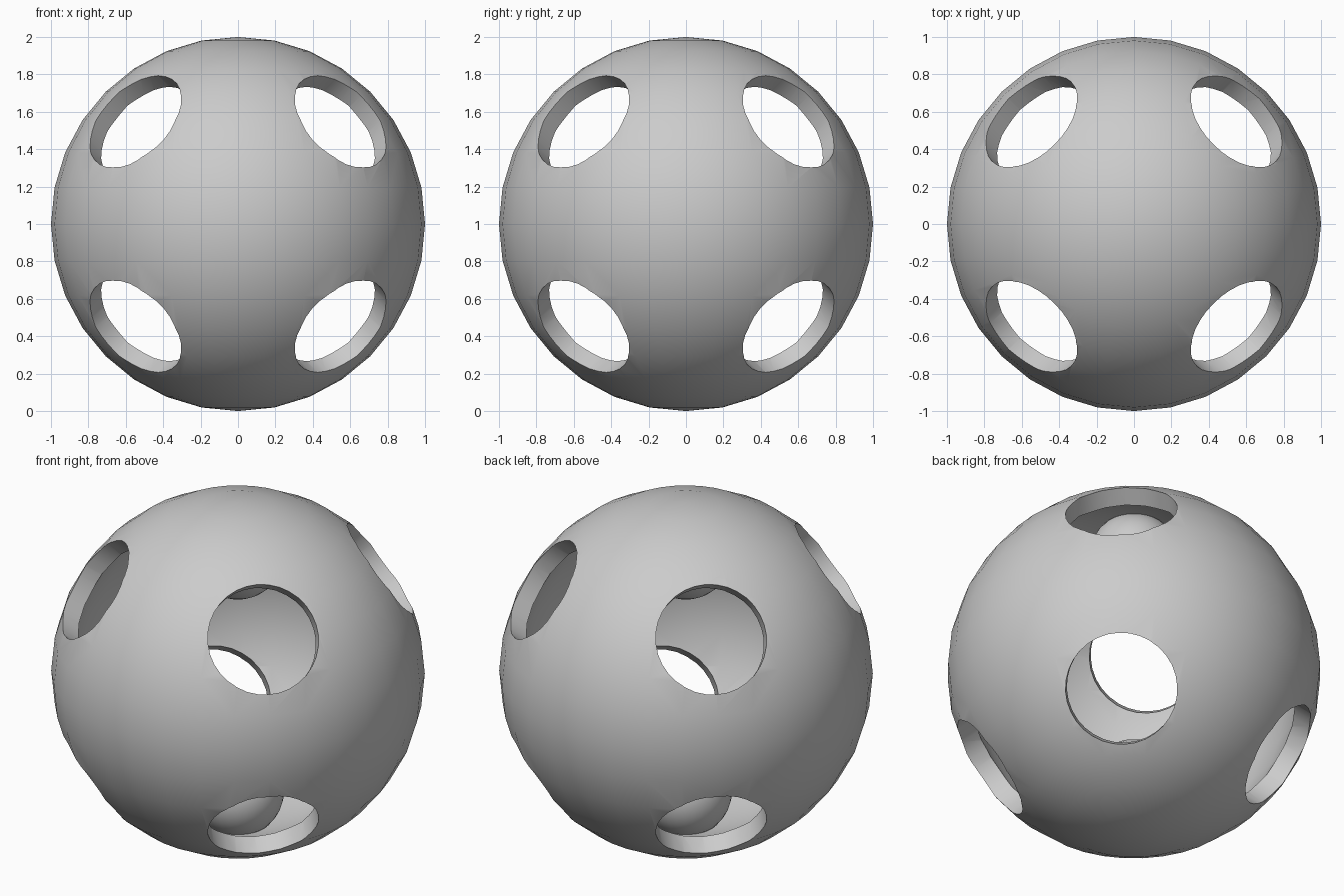
import bpy
from mathutils import Vector

if "Cube" in bpy.data.objects:
    bpy.data.objects.remove(bpy.data.objects["Cube"], do_unlink=True)

CENTRE = Vector((0, 0, 1))

grey = bpy.data.materials.new("plain_grey")
grey.use_nodes = True
colour = (0.6, 0.6, 0.6, 1)
grey.diffuse_color = colour
grey.node_tree.nodes["Principled BSDF"].inputs["Base Color"].default_value = colour


def sphere(name, radius, offset=0.0, segments=32):
    bpy.ops.mesh.primitive_uv_sphere_add(
        segments=segments, ring_count=segments // 2, radius=radius,
        location=CENTRE + Vector((0, 0, offset)))
    ob = bpy.context.object
    ob.name = name
    ob.data.materials.append(grey)
    return ob


def bore(direction):
    # Rod through the centre along one diagonal
    bpy.ops.mesh.primitive_cylinder_add(vertices=32, radius=0.3, depth=3, location=CENTRE)
    ob = bpy.context.object
    ob.name = "bore_cutter"
    ob.rotation_euler = Vector(direction).to_track_quat("Z", "Y").to_euler()
    ob.data.materials.append(grey)
    return ob


def smooth(ob):
    bpy.ops.object.select_all(action="DESELECT")
    ob.select_set(True)
    bpy.context.view_layer.objects.active = ob
    bpy.ops.object.shade_smooth_by_angle(angle=0.6)


# Hollow shell with a round hole at each end of the four diagonals
shell = sphere("hollow_shell", 1.0)
cutters = [sphere("cavity_cutter", 0.9)]
cutters += [bore((x, y, 1)) for x in (-1, 1) for y in (-1, 1)]
for cutter in cutters:
    cutter.hide_render = True
    mod = shell.modifiers.new("cut", "BOOLEAN")
    mod.operation = "DIFFERENCE"
    mod.solver = "EXACT"
    mod.object = cutter
bpy.context.view_layer.objects.active = shell
for mod in list(shell.modifiers):
    bpy.ops.object.modifier_apply(modifier=mod.name)
for cutter in cutters:
    bpy.data.objects.remove(cutter, do_unlink=True)
smooth(shell)

# Balls set into the inside of the shell at top and bottom
for name, z in (("upper_ball", 0.7), ("lower_ball", -0.7)):
    smooth(sphere(name, 0.247, z))
